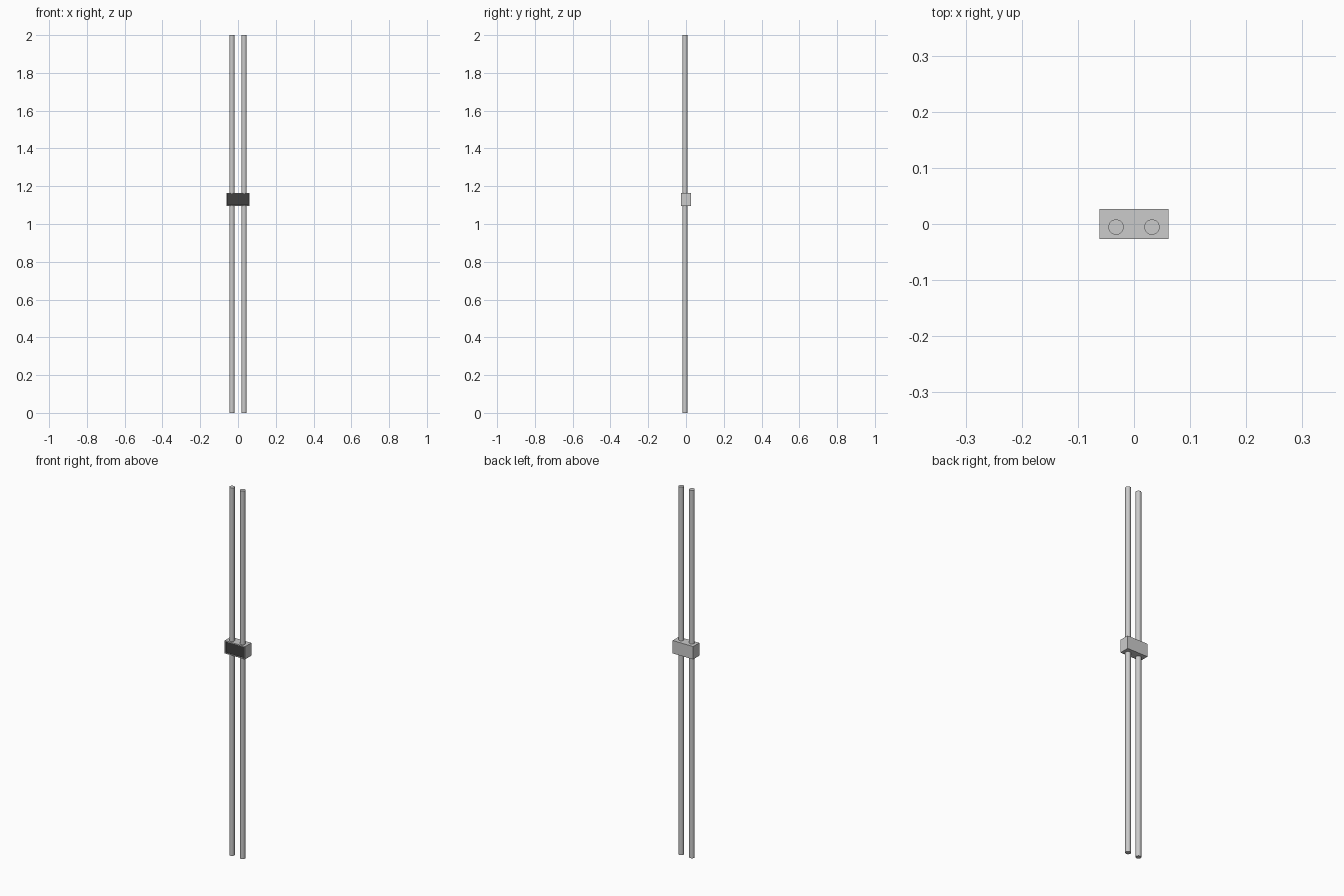
import bpy, bmesh

if "Cube" in bpy.data.objects:
    bpy.data.objects.remove(bpy.data.objects["Cube"])

HALF_W, HALF_D = 0.0615, 0.0265      # clamp half width and depth
Z0, Z1 = 1.095, 1.165                # clamp bottom and top
ROD_X, ROD_Y, ROD_R = 0.032, -0.0055, 0.0137


def rod(name, x):
    bpy.ops.mesh.primitive_cylinder_add(vertices=32, radius=ROD_R, depth=2,
                                        location=(x, ROD_Y, 1))
    bpy.context.object.name = name
    bpy.ops.object.shade_smooth_by_angle()


# Pair of full-height rods
rod("left_rod", -ROD_X)
rod("right_rod", ROD_X)

# Dark material for the front panel
dark = bpy.data.materials.new("dark_panel")
dark.diffuse_color = (0.05, 0.05, 0.05, 1)
dark.use_nodes = True
dark.node_tree.nodes["Principled BSDF"].inputs["Base Color"].default_value = dark.diffuse_color

# Clamp block with a shallow recessed front panel
bpy.ops.mesh.primitive_cube_add(size=2, location=(0, 0, (Z0 + Z1) / 2))
block = bpy.context.object
block.name = "clamp_block"
block.scale = (HALF_W, HALF_D, (Z1 - Z0) / 2)
bpy.ops.object.transform_apply(location=False, rotation=False, scale=True)
plain = bpy.data.materials.new("block_grey")
plain.diffuse_color = (0.8, 0.8, 0.8, 1)
plain.use_nodes = True
plain.node_tree.nodes["Principled BSDF"].inputs["Base Color"].default_value = plain.diffuse_color
block.data.materials.append(plain)
block.data.materials.append(dark)

bm = bmesh.new()
bm.from_mesh(block.data)
bm.normal_update()
front = min(bm.faces, key=lambda f: f.normal.y)
bmesh.ops.inset_region(bm, faces=[front], thickness=0.006)
bmesh.ops.inset_region(bm, faces=[front], thickness=0.0005, depth=-0.003)
front.material_index = 1
bm.to_mesh(block.data)
bm.free()
